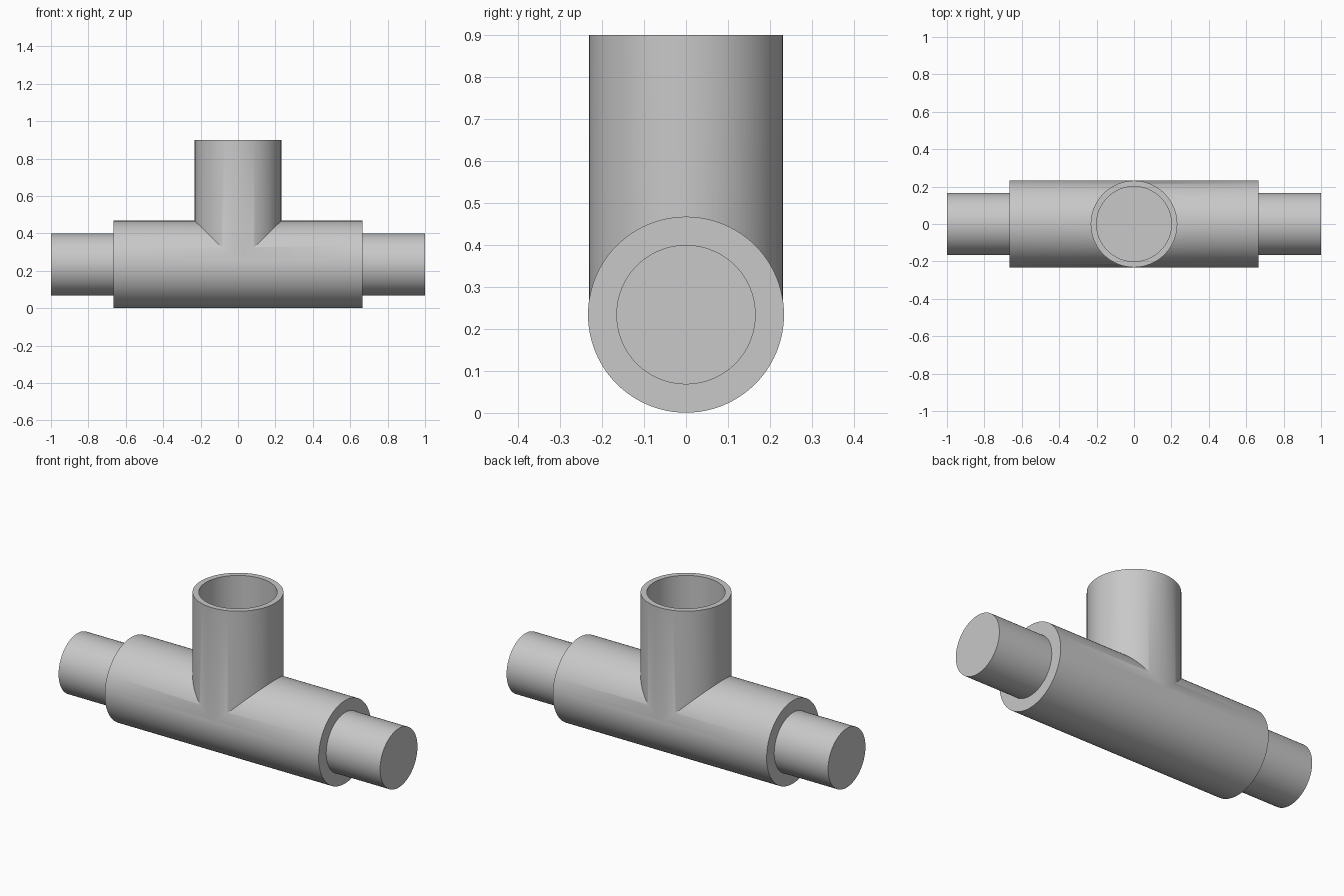
import bpy
import bmesh
from math import radians
from mathutils import Matrix

if "Cube" in bpy.data.objects:
    bpy.data.objects.remove(bpy.data.objects["Cube"])

AXIS_Z = 0.234
SEGMENTS = 96

grey = bpy.data.materials.new("plain grey")
grey.use_nodes = True
colour = (0.58, 0.58, 0.58, 1)
grey.diffuse_color = colour
grey.node_tree.nodes["Principled BSDF"].inputs["Base Color"].default_value = colour


def lathe(name, profile, matrix):
    """Spin (radius, height) points around z; zero radius ends close the solid."""
    bm = bmesh.new()
    verts = [bm.verts.new((r, 0, h)) for r, h in profile]
    edges = [bm.edges.new(pair) for pair in zip(verts, verts[1:])]
    bmesh.ops.spin(bm, geom=verts + edges, cent=(0, 0, 0), axis=(0, 0, 1),
                   angle=radians(360), steps=SEGMENTS, use_merge=True)
    bmesh.ops.remove_doubles(bm, verts=bm.verts, dist=0.0001)
    bmesh.ops.recalc_face_normals(bm, faces=bm.faces)
    bm.transform(matrix)
    mesh = bpy.data.meshes.new(name)
    bm.to_mesh(mesh)
    bm.free()
    mesh.materials.append(grey)
    obj = bpy.data.objects.new(name, mesh)
    bpy.context.collection.objects.link(obj)
    return obj


# Horizontal run: wide sleeve with a narrower solid spigot at each end
half_run = [(0, -1), (0.166, -1), (0.166, -0.665), (0.2335, -0.665)]
run_profile = half_run + [(r, -h) for r, h in reversed(half_run)]
tee = lathe("pipe_tee", run_profile,
            Matrix.Translation((0, 0, AXIS_Z)) @ Matrix.Rotation(radians(90), 4, "Y"))

# Upright branch: open socket with a flat floor
branch_profile = [(0, AXIS_Z), (0.2315, AXIS_Z), (0.2315, 0.9),
                  (0.2, 0.9), (0.2, 0.567), (0, 0.567)]
branch = lathe("branch_socket", branch_profile, Matrix.Identity(4))

# Join the branch to the run as one solid
union = tee.modifiers.new("join branch", "BOOLEAN")
union.operation = "UNION"
union.solver = "EXACT"
union.object = branch
bpy.ops.object.select_all(action="DESELECT")
tee.select_set(True)
bpy.context.view_layer.objects.active = tee
bpy.ops.object.modifier_apply(modifier=union.name)
bpy.data.objects.remove(branch)

bpy.ops.object.shade_smooth_by_angle(angle=radians(30))
